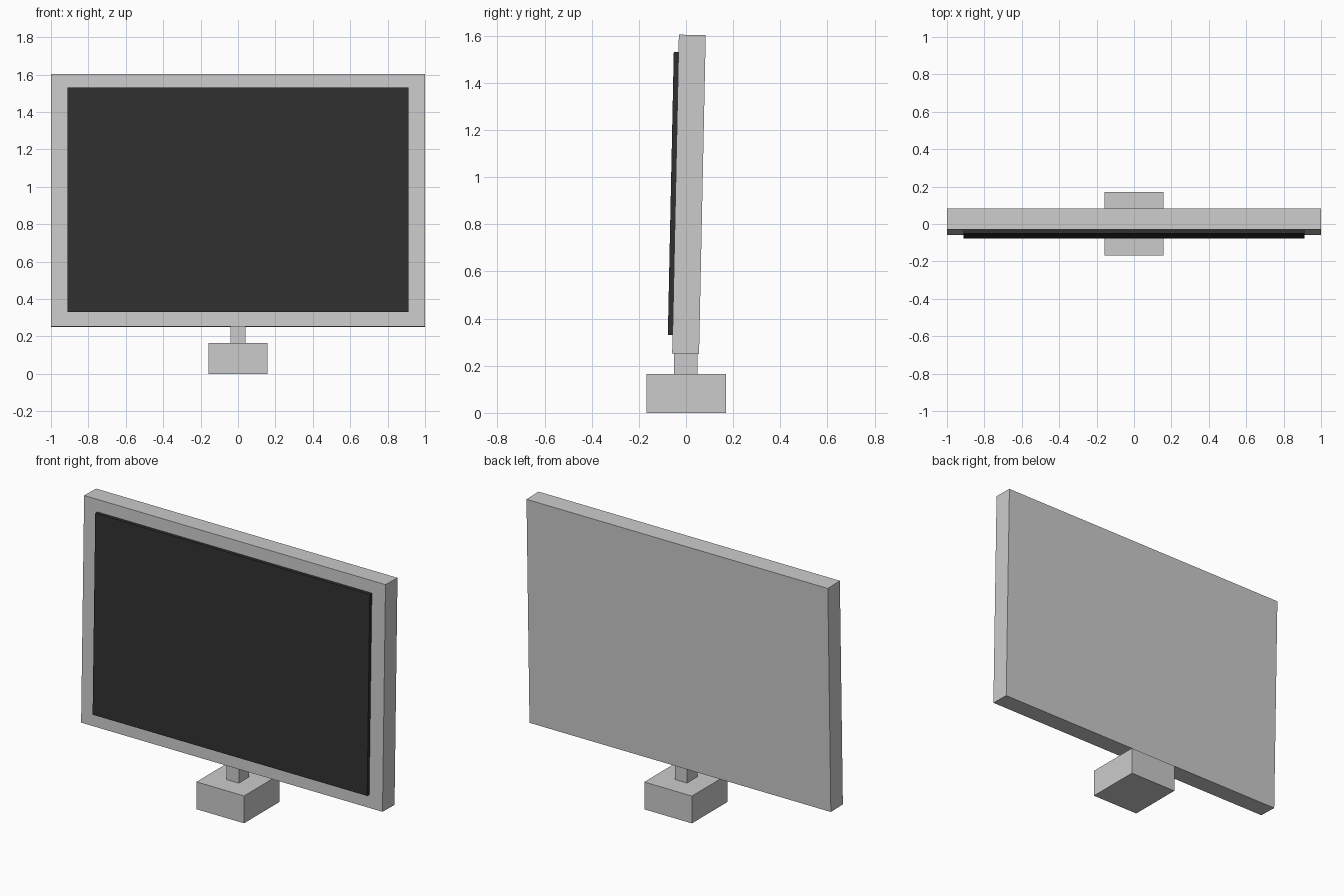
import bpy, math
from mathutils import Matrix, Vector

if "Cube" in bpy.data.objects:
    bpy.data.objects.remove(bpy.data.objects["Cube"])


def box(name, size, center, frame=Matrix()):
    """Box of a given size, with its centre placed in a local frame."""
    bpy.ops.mesh.primitive_cube_add(size=1)
    ob = bpy.context.object
    ob.name = name
    ob.data.transform(Matrix.Diagonal((*size, 1)))
    ob.matrix_world = frame @ Matrix.Translation(Vector(center))
    return ob


# Stand: base block and short neck
box("stand_base", (0.316, 0.338, 0.164), (0, 0.001, 0.082))
box("stand_neck", (0.08, 0.098, 0.106), (0, -0.001, 0.207))

# Display leaning slightly backwards
tilt = Matrix.Translation((0, 0.0125, 0.927)) @ Matrix.Rotation(math.radians(-1.2), 4, 'X')
depth, screen_depth = 0.114, 0.02
box("display_housing", (2.0, depth, 1.352), (0, 0, 0), tilt)
screen = box("screen", (1.822, screen_depth, 1.2),
             (0, -(depth + screen_depth) / 2, 0.002), tilt)

# Dark screen colour
dark = bpy.data.materials.new("dark_screen")
dark.diffuse_color = (0.03, 0.03, 0.03, 1)
dark.use_nodes = True
dark.node_tree.nodes["Principled BSDF"].inputs["Base Color"].default_value = dark.diffuse_color
screen.data.materials.append(dark)
